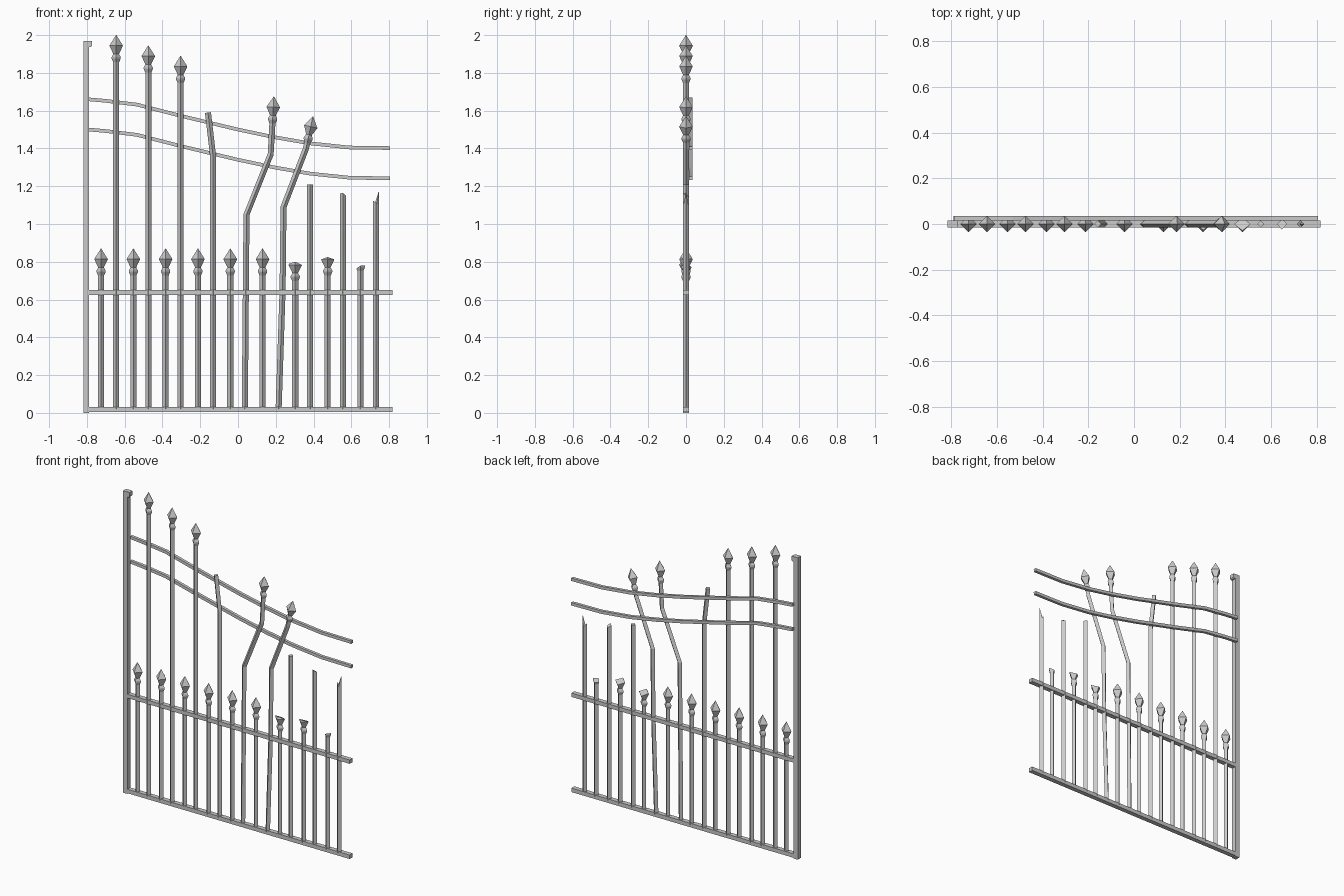
import bpy, bmesh
from mathutils import Vector

if "Cube" in bpy.data.objects:
    bpy.data.objects.remove(bpy.data.objects["Cube"])

DIAMOND = [(1, 0), (0, 1), (-1, 0), (0, -1)]
SQUARE = [(1, 1), (-1, 1), (-1, -1), (1, -1)]
# finial: (radius, distance below tip), from bar up to tip
FINIAL = [(0.016, .143), (0.024, .124), (0.024, .116), (0.015, .1), (0.036, .056), (0.001, 0)]
R = 0.016


def finish(bm, name):
    bmesh.ops.recalc_face_normals(bm, faces=bm.faces)
    me = bpy.data.meshes.new(name)
    bm.to_mesh(me)
    bm.free()
    ob = bpy.data.objects.new(name, me)
    bpy.context.collection.objects.link(ob)
    return ob


def sweep(name, pts, section, y=0.0, cuts=()):
    """Sweep a section along (x, z, radius) points; cuts are (point, normal)."""
    bm = bmesh.new()
    rings = []
    for i, (x, z, r) in enumerate(pts):
        a, b = pts[max(i - 1, 0)], pts[min(i + 1, len(pts) - 1)]
        t = Vector((b[0] - a[0], 0, b[1] - a[1])).normalized()
        n = Vector((t.z, 0, -t.x))
        p = Vector((x, y, z))
        rings.append([bm.verts.new(p + n * (u * r) + Vector((0, v * r, 0))) for u, v in section])
    for a, b in zip(rings, rings[1:]):
        for k in range(4):
            bm.faces.new((a[k], a[(k + 1) % 4], b[(k + 1) % 4], b[k]))
    bm.faces.new(rings[0])
    bm.faces.new(rings[-1])
    for co, no in cuts:
        geom = bm.verts[:] + bm.edges[:] + bm.faces[:]
        res = bmesh.ops.bisect_plane(bm, geom=geom, plane_co=co, plane_no=no, clear_outer=True)
        edges = [e for e in res['geom_cut'] if isinstance(e, bmesh.types.BMEdge)]
        bmesh.ops.holes_fill(bm, edges=edges)
    return finish(bm, name)


def bar(name, path, finial=True, cuts=()):
    """Bar through (x, z) points; with a finial the last point is its tip."""
    pts = [(x, z, R) for x, z in path]
    if finial:
        tip = Vector(path[-1])
        d = (tip - Vector(path[-2])).normalized()
        pts = pts[:-1] + [(*(tip - d * s), r) for r, s in FINIAL]
    return sweep(name, pts, DIAMOND, cuts=cuts)


def box(name, x0, x1, y, z0, z1):
    bm = bmesh.new()
    bmesh.ops.create_cube(bm, size=1)
    for v in bm.verts:
        v.co = (x0 if v.co.x < 0 else x1, y * 2 * v.co.y, z0 if v.co.z < 0 else z1)
    return finish(bm, name)


# frame
box("hinge_post", -0.818, -0.788, 0.016, 0, 1.97)
box("bottom_rail", -0.79, 0.817, 0.015, 0.004, 0.03)
box("middle_rail", -0.79, 0.817, 0.015, 0.625, 0.65)

# snapped stub at the top of the post
sweep("broken_top_stub", [(-0.79, 1.953, 0.016), (-0.773, 1.953, 0.016)], SQUARE,
      cuts=[(Vector((-0.778, 0, 1.937)), Vector((1, 0, -0.7)))])

# short pickets, last three with snapped finials
for i in range(6):
    x = -0.725 + 0.171 * i
    bar("short_picket", [(x, 0.02), (x, 0.87)])
for x, tip, cut, no in [(0.303, 0.84, 0.787, (0.1, 0.5, 1)),
                        (0.475, 0.87, 0.812, (0, 0.45, 1)),
                        (0.648, 0.895, 0.772, (-0.4, 0.3, 1))]:
    bar("broken_short_picket", [(x, 0.02), (x, tip)], cuts=[(Vector((x, 0, cut)), Vector(no))])

# tall pickets
for x, tip in [(-0.645, 2.0), (-0.475, 1.945), (-0.304, 1.89)]:
    bar("tall_picket", [(x, 0.02), (x, tip)])

# bent pickets
bar("bent_headless_picket", [(-0.132, 0.02), (-0.132, 1.36), (-0.159, 1.59)], finial=False)
bar("bent_picket", [(0.036, 0.02), (0.045, 1.05), (0.173, 1.37), (0.19, 1.675)])
bar("bent_picket", [(0.215, 0.02), (0.236, 0.65), (0.241, 1.09), (0.36, 1.40), (0.397, 1.57)])

# snapped tall pickets
bar("snapped_picket", [(0.382, 0.02), (0.382, 1.21)], finial=False)
bar("snapped_picket", [(0.555, 0.02), (0.555, 1.3)], finial=False,
    cuts=[(Vector((0.555, 0, 1.155)), Vector((0.3, 0.6, 1)))])
bar("splintered_picket", [(0.73, 0.02), (0.73, 1.3)], finial=False,
    cuts=[(Vector((0.73, 0, 1.11)), Vector((0.9, 0.2, 1)))])
sweep("splinter", [(0.733, 1.07, 0.013), (0.737, 1.12, 0.009), (0.745, 1.17, 0.001)], DIAMOND)

# sweeping flat rails behind the pickets
CURVE = [(-0.79, 1.66), (-0.70, 1.652), (-0.535, 1.632), (-0.305, 1.573), (0, 1.50),
         (0.19, 1.46), (0.38, 1.427), (0.59, 1.405), (0.805, 1.402)]
for dz, name in [(0, "upper_curved_rail"), (-0.16, "lower_curved_rail")]:
    sweep(name, [(x, z + dz, 0.0095) for x, z in CURVE], SQUARE, y=0.0255)
